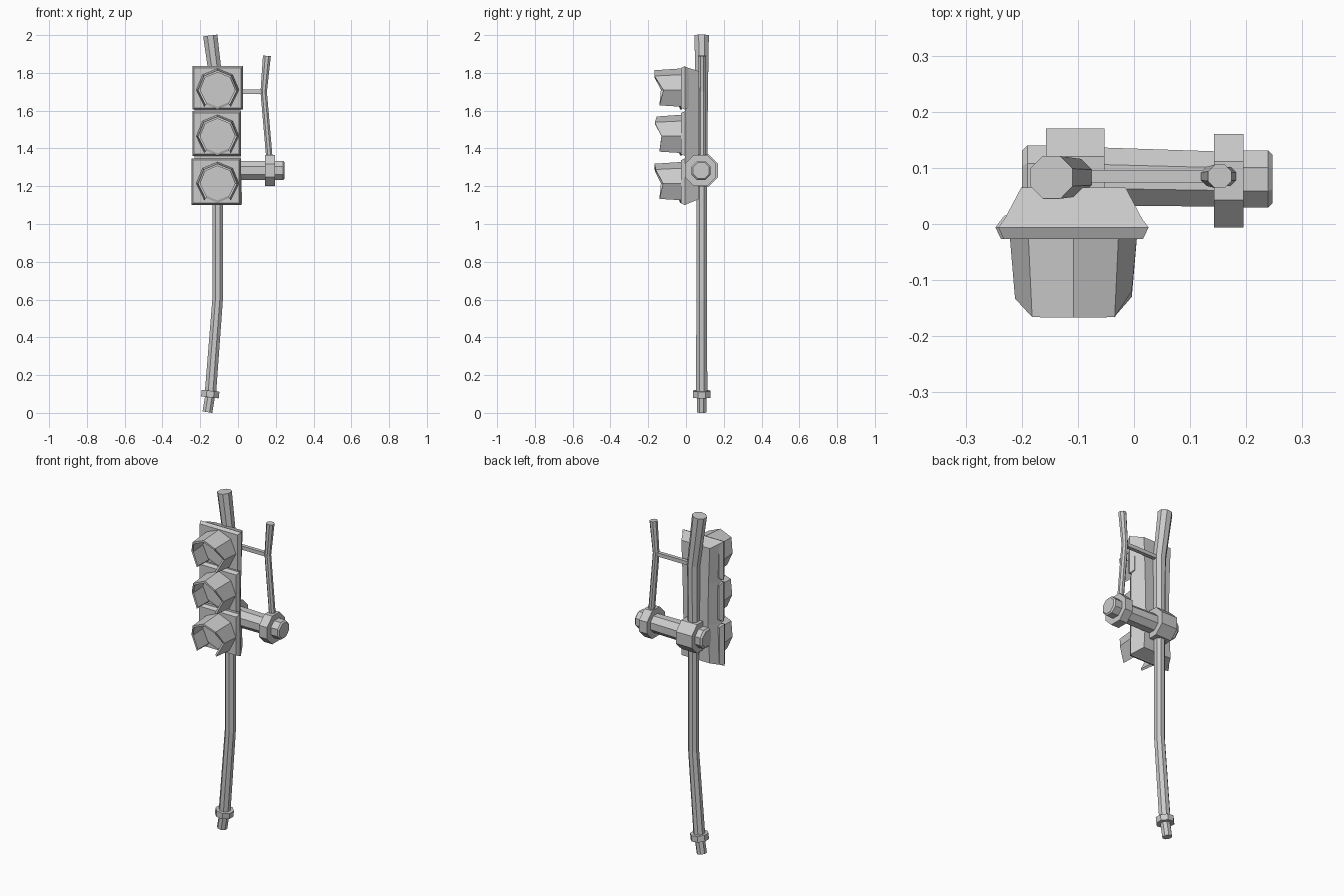
import bpy, bmesh
from math import sin, cos, pi, radians
from mathutils import Vector

if "Cube" in bpy.data.objects:
    bpy.data.objects.remove(bpy.data.objects["Cube"])


def make(name, verts, faces):
    me = bpy.data.meshes.new(name)
    me.from_pydata([tuple(v) for v in verts], [], faces)
    bm = bmesh.new()
    bm.from_mesh(me)
    bmesh.ops.recalc_face_normals(bm, faces=bm.faces)
    bm.to_mesh(me)
    bm.free()
    ob = bpy.data.objects.new(name, me)
    bpy.context.collection.objects.link(ob)
    return ob


def loft(name, rings):
    """Skin equal-length closed rings and cap both ends."""
    n = len(rings[0])
    verts = [v for r in rings for v in r]
    faces = [(k * n + i, k * n + (i + 1) % n, (k + 1) * n + (i + 1) % n, (k + 1) * n + i)
             for k in range(len(rings) - 1) for i in range(n)]
    last = (len(rings) - 1) * n
    faces += [tuple(range(n)), tuple(range(last, last + n))]
    return make(name, verts, faces)


def tube(name, path, sides=8, base=(0, 0, 1)):
    """Faceted tube along (x, y, z, apothem) stations; flats face the axes."""
    pts = [Vector(p[:3]) for p in path]
    base, rings = Vector(base), []
    for i, p in enumerate(pts):
        t = (pts[min(i + 1, len(pts) - 1)] - pts[max(i - 1, 0)]).normalized()
        q = base.rotation_difference(t)
        r = path[i][3] / cos(pi / sides)
        ring = []
        for k in range(sides):
            a = 2 * pi * (k + 0.5) / sides
            u, v = r * cos(a), r * sin(a)
            ring.append(p + q @ (Vector((u, v, 0)) if base.z else Vector((0, u, v))))
        rings.append(ring)
    return loft(name, rings)


def drum(name, x0, x1, y, z, r, bevel=0.0):
    path = [(x0, y, z, r - bevel), (x0 + bevel, y, z, r), (x1 - bevel, y, z, r), (x1, y, z, r - bevel)]
    if not bevel:
        path = [path[0], path[-1]]
    return tube(name, path, 8, (1, 0, 0))


CX, PY = -0.108, 0.083

# Bent main post, narrow foot and collar
tube("main_post", [(-0.147, PY, 0.09, 0.03), (-0.108, PY, 0.6, 0.028), (-0.108, PY, 1.1, 0.028),
                   (-0.108, PY, 1.7, 0.033), (-0.147, PY, 1.998, 0.038)])
tube("post_foot", [(-0.162, PY, 0.004, 0.026), (-0.146, PY, 0.1, 0.026)])
tube("post_collar", [(-0.149, PY, 0.082, 0.047), (-0.145, PY, 0.117, 0.047)])

# Horizontal bar with clamp rings and end plugs
AZ = 1.283
tube("cross_bar", [(-0.08, 0.085, AZ, 0.052), (0.16, 0.08, AZ, 0.049)], 8, (1, 0, 0))
drum("post_clamp_ring", -0.157, -0.053, 0.085, AZ, 0.085)
drum("end_clamp_ring", 0.143, 0.195, 0.077, AZ, 0.083)
drum("left_end_plug", -0.2, -0.14, 0.085, AZ, 0.055, 0.01)
drum("right_end_plug", 0.18, 0.247, 0.08, AZ, 0.051, 0.008)

# Thin side rod and its brace
tube("side_rod", [(0.167, 0.085, 1.34, 0.017), (0.136, 0.085, 1.7, 0.017), (0.153, 0.085, 1.89, 0.021)])
tube("rod_brace", [(-0.1, 0.085, 1.7, 0.011), (0.136, 0.085, 1.7, 0.011)], 4, (1, 0, 0))

# Tapered rear housing: front z, back z, front half width, back half width
stations = [(1.102, 1.13, 0.13, 0.093), (1.35, 1.35, 0.122, 0.08),
            (1.6, 1.6, 0.122, 0.085), (1.832, 1.81, 0.13, 0.093)]
loft("rear_housing", [[(CX - f, -0.005, zf), (CX + f, -0.005, zf), (CX + b, 0.065, zb), (CX - b, 0.065, zb)]
                      for zf, zb, f, b in stations])


def rect(y, x0, x1, z0, z1, inset):
    return [(x0 + inset, y, z0 + inset), (x1 - inset, y, z0 + inset),
            (x1 - inset, y, z1 - inset), (x0 + inset, y, z1 - inset)]


def hood(name, cx, cz, depths):
    """Open-bottomed octagonal visor with a ragged front edge."""
    angles = [radians(a) for a in (-52, 0, 45, 90, 135, 180, 232)]
    verts, faces = [], []
    for a, d in zip(angles, depths):
        for r, y in ((0.114, -0.015), (0.104, d), (0.092, d), (0.1, -0.015)):
            verts.append((cx + r * cos(a), y, cz + r * sin(a)))
    for i in range(len(angles) - 1):
        for k in range(4):
            j = (k + 1) % 4
            faces.append((4 * i + k, 4 * i + j, 4 * i + 4 + j, 4 * i + 4 + k))
    n = 4 * (len(angles) - 1)
    faces += [(0, 1, 2, 3), (n, n + 1, n + 2, n + 3)]
    return make(name, verts, faces)


# Three lamp modules: bounds, lens height, visor edge depths
modules = [
    ("top", -0.242, 0.026, 1.605, 1.836, 1.71, (-0.14, -0.12, -0.166, -0.167, -0.166, -0.133, -0.14)),
    ("middle", -0.242, 0.016, 1.36, 1.597, 1.465, (-0.14, -0.13, -0.165, -0.155, -0.16, -0.13, -0.14)),
    ("bottom", -0.247, 0.016, 1.1, 1.348, 1.215, (-0.14, -0.122, -0.16, -0.167, -0.165, -0.133, -0.14)),
]
for label, x0, x1, z0, z1, lz, depths in modules:
    loft(label + "_lamp_plate", [rect(-0.027, x0, x1, z0, z1, 0.01), rect(-0.006, x0, x1, z0, z1, 0),
                                 rect(0.015, x0, x1, z0, z1, 0.016)])
    hood(label + "_visor", CX, lz, depths)
    # Low domed lens
    loft(label + "_lens", [[(CX + r * cos(k * pi / 4), y, lz + r * sin(k * pi / 4)) for k in range(8)]
                           for r, y in ((0.103, -0.02), (0.103, -0.031), (0.09, -0.036))])
